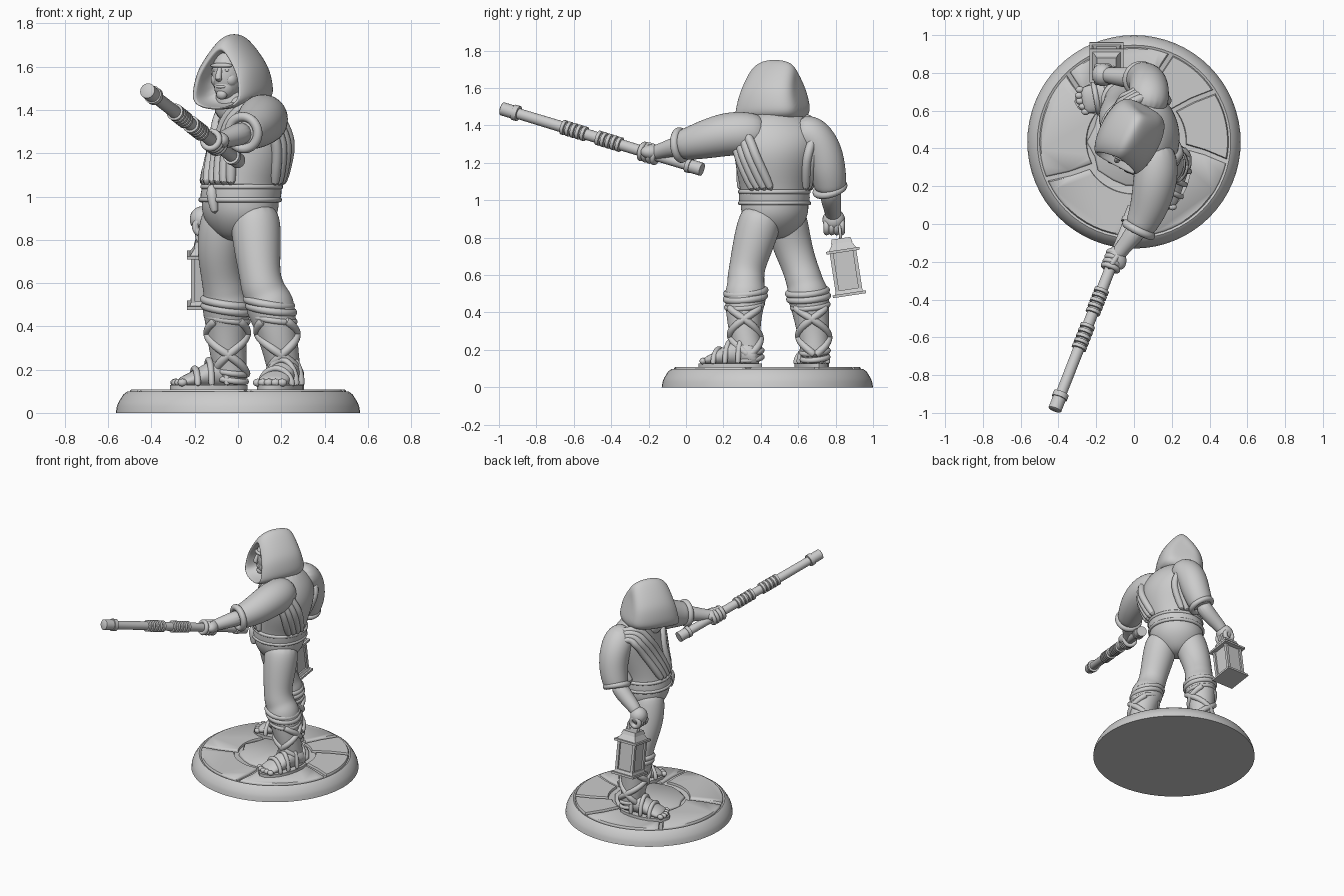
import bpy, bmesh, math
from math import sin, cos, pi, radians
from mathutils import Vector as V, Matrix

old = bpy.data.objects.get("Cube")
if old:
    bpy.data.objects.remove(old)

grey = bpy.data.materials.new("plain_grey")
grey.use_nodes = True
grey.diffuse_color = (0.6, 0.6, 0.6, 1)
grey.node_tree.nodes["Principled BSDF"].inputs["Base Color"].default_value = (0.6, 0.6, 0.6, 1)
Z = V((0, 0, 1))
made = []


def finish(name, bm, subsurf=0):
    bmesh.ops.recalc_face_normals(bm, faces=bm.faces)
    me = bpy.data.meshes.new(name)
    bm.to_mesh(me)
    bm.free()
    me.materials.append(grey)
    ob = bpy.data.objects.new(name, me)
    bpy.context.collection.objects.link(ob)
    if subsurf:
        ob.modifiers.new("Smooth", "SUBSURF").levels = subsurf
        ob.modifiers["Smooth"].render_levels = subsurf
    made.append(ob)


def loft(name, rings, subsurf=2, closed=False):
    bm = bmesh.new()
    rows = [[bm.verts.new(p) for p in ring] for ring in rings]
    n = len(rows[0])
    for a, b in zip(rows, rows[1:] + (rows[:1] if closed else [])):
        for i in range(n):
            bm.faces.new((a[i], a[(i + 1) % n], b[(i + 1) % n], b[i]))
    if not closed:
        bm.faces.new(rows[0])
        bm.faces.new(rows[-1])
    finish(name, bm, subsurf)


def tube(name, path, subsurf=1, n=16, closed=False):
    """Round sweep through (x, y, z, radius) points."""
    pts = [V(p[:3]) for p in path]
    side, rings = None, []
    for i, p in enumerate(pts):
        nxt = pts[(i + 1) % len(pts)] if closed or i + 1 < len(pts) else p
        prv = pts[i - 1] if closed or i else p
        t = (nxt - prv).normalized()
        side = side if side else t.orthogonal()
        side = (side - t * side.dot(t)).normalized()
        up = t.cross(side)
        rings.append([p + (side * cos(2 * pi * k / n) + up * sin(2 * pi * k / n)) * path[i][3] for k in range(n)])
    loft(name, rings, subsurf, closed)


def hoop(name, centre, axis, big, small):
    axis = V(axis).normalized()
    a = axis.orthogonal().normalized()
    b = axis.cross(a)
    ring = [V(centre) + (a * cos(k * pi / 12) + b * sin(k * pi / 12)) * big for k in range(24)]
    tube(name, [(*p, small) for p in ring], 1, 8, True)


def facing(yaw):
    """Forward and left directions of a part turned by yaw degrees."""
    y = radians(yaw)
    f = V((-cos(y), -sin(y), 0))
    return f, Z.cross(f)


def blob(name, centre, size, yaw=0):
    f, s = facing(yaw)
    m = Matrix((f * size[0], s * size[1], Z * size[2])).transposed().to_4x4()
    bm = bmesh.new()
    bmesh.ops.create_uvsphere(bm, u_segments=24, v_segments=16, radius=1,
                              matrix=Matrix.Translation(centre) @ m)
    finish(name, bm)


def at(path, z):
    """Interpolate rows of (z, ...) at a height."""
    path = sorted(path)
    z = min(max(z, path[0][0]), path[-1][0])
    for a, b in zip(path, path[1:]):
        if z <= b[0]:
            k = (z - a[0]) / (b[0] - a[0])
            return [p + (q - p) * k for p, q in zip(a, b)]


# Round base with paving slabs
HUB = V((0, 0.435, 0))
prof = [(0.565, 0), (0.56, 0.03), (0.552, 0.05), (0.53, 0.085), (0.512, 0.098), (0.5, 0.092)]
loft("base", [[HUB + V((r * cos(k * pi / 32), r * sin(k * pi / 32), z)) for k in range(64)] for r, z in prof], 0)


def slab(name, outline):
    lo = [HUB + V((x, y, 0.08)) for x, y in outline]
    mid = [p + Z * 0.02 for p in lo]
    mean = sum(mid, V()) / len(mid)
    top = [p.lerp(mean, 0.04) + Z * 0.008 for p in mid]
    loft(name, [lo, mid, top], 0)


cuts = [32, 67, 134, 203, 275, 348, 392]
for i, (a, b) in enumerate(zip(cuts, cuts[1:])):
    inner, steps = 0.25 + 0.025 * (i % 2), 12
    arc = [radians(a + (b - a) * k / steps) for k in range(steps + 1)]
    turn = lambda r, t: t + (0.012 / r) * (1 - 2 * (t - arc[0]) / (arc[-1] - arc[0])) + 0.5 * (0.5 - r)
    slab(f"paving_slab_{i}", [(r * cos(turn(r, t)), r * sin(turn(r, t)))
                              for r, row in ((0.5, arc), (0.38, arc[-1:]), (inner, arc[::-1]), (0.38, arc[:1]))
                              for t in row])
slab("paving_centre", [((0.235 + 0.015 * sin(3 * k)) * cos(k * pi / 9), 0.235 * sin(k * pi / 9)) for k in range(18)])

# Torso: z, centre x, centre y, half side, half depth, yaw
TORSO = [(0.79, 0, 0.475, 0.05, 0.06, 42), (0.85, 0.005, 0.475, 0.15, 0.13, 42),
         (0.93, 0.01, 0.475, 0.197, 0.178, 40), (1.02, 0.01, 0.472, 0.18, 0.177, 35),
         (1.12, 0.04, 0.47, 0.2, 0.177, 22), (1.25, 0.073, 0.48, 0.232, 0.178, 12),
         (1.35, 0.068, 0.49, 0.235, 0.16, 10), (1.42, 0.055, 0.485, 0.185, 0.13, 12),
         (1.48, 0.02, 0.48, 0.12, 0.1, 30)]


def on_torso(z, t, off=0.0):
    _, x, y, w, d, yaw = at(TORSO, z)
    f, s = facing(yaw)
    return V((x, y, z)) + f * (d + off) * cos(t) + s * (w + off) * sin(t)


def torso_ring(z, off=0.0):
    return [on_torso(z, k * pi / 10, off) for k in range(20)]


loft("torso", [torso_ring(row[0]) for row in TORSO])
loft("belt", [torso_ring(z, o) for z, o in ((0.98, 0), (0.985, 0.01), (1.05, 0.01), (1.055, 0))], 1)
for z in (0.985, 1.045):
    tube("belt_rope", [(*p, 0.013) for p in torso_ring(z, 0.004)], 1, 8, True)
tube("belt_knot", [(*on_torso(z, 0.15, 0.005), r) for z, r in ((1.06, 0.015), (1.02, 0.03), (0.97, 0.022), (0.92, 0.018))])

# Vest folds running from the front waist over each shoulder to the back waist
for side in (-1, 1):
    for i in range(4):
        start, end = radians(8 + 11 * i), radians(180 - 34 - 11 * i)
        path = []
        for k in range(19):
            q = k / 18
            z = 1.04 + (0.4 - 0.02 * i) * sin(pi * q) ** 0.6
            t = start + (end - start) * (0.5 - 0.5 * cos(pi * q))
            path.append((*on_torso(z, side * t, 0.004), 0.027))
        tube("vest_fold", path, 1, 8)

# Legs: z, x, y, radius from hip to ankle
LEGS = {"left": [(0.95, 0.07, 0.415, 0.105), (0.87, 0.083, 0.39, 0.12), (0.75, 0.09, 0.355, 0.11),
                 (0.64, 0.1, 0.325, 0.096), (0.58, 0.112, 0.32, 0.102), (0.545, 0.13, 0.32, 0.1), (0.5, 0.147, 0.32, 0.118),
                 (0.43, 0.168, 0.312, 0.104), (0.3, 0.195, 0.31, 0.085), (0.2, 0.213, 0.335, 0.078), (0.13, 0.22, 0.34, 0.074)],
        "right": [(0.95, -0.04, 0.525, 0.105), (0.87, -0.068, 0.54, 0.117), (0.75, -0.088, 0.57, 0.106),
                  (0.64, -0.077, 0.61, 0.096), (0.58, -0.065, 0.63, 0.1), (0.545, -0.06, 0.64, 0.1), (0.5, -0.055, 0.652, 0.117),
                  (0.43, -0.05, 0.665, 0.104), (0.3, -0.05, 0.68, 0.088), (0.2, -0.035, 0.69, 0.078), (0.13, -0.03, 0.69, 0.074)]}
FEET = {"left": ((0.275, 0.405), (0.13, 0.07)), "right": ((0.045, 0.71), (-0.315, 0.645))}


def foot(side, heel, toe):
    heel, toe = V((*heel, 0)), V((*toe, 0))
    d = toe - heel
    s = Z.cross(d).normalized()
    shape = [(0.04, 0.04, 0.09), (0.15, 0.062, 0.13), (0.4, 0.065, 0.15),
             (0.6, 0.074, 0.1), (0.78, 0.078, 0.065), (0.9, 0.066, 0.045)]
    circle = [k * pi / 8 for k in range(16)]
    loft(f"{side}_foot", [[heel + d * q + s * w * cos(a) + Z * (0.115 + h * (0.5 + 0.5 * sin(a))) for a in circle]
                          for q, w, h in shape])
    loft(f"{side}_sole", [[heel + d * (0.5 + 0.5 * cos(a)) + s * 0.088 * sin(a) * (1 + 0.15 * cos(a)) + Z * z
                           for a in circle] for z in (0.1, 0.128)], 0)
    for i in range(5):
        p = heel + d * (0.93 - 0.025 * abs(i - 1.5)) + s * (i - 2) * 0.03 + Z * 0.14
        blob(f"{side}_toe", p, (0.022, 0.018, 0.018))
    for q in (0.3, 0.5, 0.68):
        _, w, h = at(shape, q)
        tube(f"{side}_sandal_strap", [(*(heel + d * q + s * (w + 0.006) * cos(a) + Z * (0.12 + (h + 0.002) * sin(a))), 0.016)
                                      for a in (k * pi / 10 for k in range(11))], 1, 8)


for side, leg in LEGS.items():
    tube(f"{side}_leg", [(x, y, z, r) for z, x, y, r in leg], 2)
    for z, fat in ((0.51, 0.02), (0.48, 0.02), (0.435, 0.016), (0.19, 0.016), (0.155, 0.016)):
        _, x, y, r = at(leg, z)
        hoop(f"{side}_leg_wrap", (x, y, z), (0.15, -0.1, 1), r * 0.92, fat)
    for way in (-1, 1):
        for phase in (0, pi):
            path = []
            for k in range(17):
                z = 0.17 + 0.26 * k / 16
                _, x, y, r = at(leg, z)
                a = phase + way * k * pi / 12
                path.append((x + r * 0.95 * cos(a), y + r * 0.95 * sin(a), z, 0.022))
            tube(f"{side}_cross_strap", path, 1, 8)
    foot(side, *FEET[side])

# Staff with grips and end collars, from raised tip to butt
TIP, BUTT = V((-0.42, -0.985, 1.49)), V((0.0, 0.085, 1.165))
AXIS, LEN = (BUTT - TIP).normalized(), (BUTT - TIP).length
prof = [(0, 0.03), (0.004, 0.036), (0.07, 0.036), (0.071, 0.042), (0.1, 0.042), (0.101, 0.029)]
for grip in (0.36, 0.57):
    for i in range(5):
        d = grip + 0.03 * i
        prof += [(d, 0.03), (d + 0.003, 0.04), (d + 0.021, 0.04), (d + 0.024, 0.03)]
prof += [(LEN - 0.09, 0.029), (LEN - 0.089, 0.04), (LEN - 0.065, 0.04), (LEN - 0.064, 0.036), (LEN, 0.036)]
tube("staff", [(*(TIP + AXIS * d), r) for d, r in prof], 0, 20)

# Outstretched left arm gripping the staff
GRIP = TIP + AXIS * 0.888
tube("left_sleeve", [(0.1, 0.43, 1.36, 0.09), (0.122, 0.33, 1.36, 0.118), (0.112, 0.22, 1.355, 0.12),
                     (0.085, 0.1, 1.325, 0.106), (0.045, 0.01, 1.3, 0.088), (0.02, -0.035, 1.295, 0.08)], 2)
hoop("left_cuff", (0.025, -0.03, 1.295), (0.5, 1, 0.1), 0.075, 0.024)
tube("left_forearm", [(0.04, 0, 1.3, 0.06), (-0.02, -0.08, 1.28, 0.05), (-0.07, -0.14, 1.262, 0.04), (*GRIP, 0.04)], 2)
blob("left_palm", GRIP + V((0.02, 0.01, 0.01)), (0.045, 0.065, 0.04), 20)
for i in range(4):
    hoop("left_finger", GRIP + AXIS * (i - 1.8) * 0.026, AXIS, 0.04, 0.016)
tube("left_thumb", [(*(GRIP + V(o)), 0.016) for o in ((0.03, 0.04, 0.03), (0, -0.01, 0.05), (-0.03, -0.05, 0.045))])

# Lowered right arm
tube("right_sleeve", [(0.075, 0.58, 1.37, 0.09), (0.08, 0.67, 1.36, 0.11), (0.08, 0.73, 1.28, 0.106), (0.07, 0.757, 1.17, 0.1),
                      (0.045, 0.77, 1.09, 0.09), (0.03, 0.772, 1.045, 0.082)], 2)
hoop("right_cuff", (0.03, 0.77, 1.06), (0.4, -0.3, 1), 0.077, 0.022)
tube("right_forearm", [(0.04, 0.77, 1.08, 0.06), (-0.04, 0.775, 1.0, 0.056), (-0.12, 0.785, 0.945, 0.045), (-0.16, 0.79, 0.9, 0.04)], 2)
blob("right_palm", (-0.165, 0.79, 0.895), (0.058, 0.06, 0.06))
for i in range(4):
    hoop("right_finger", (-0.165, 0.752 + 0.027 * i, 0.86), (0, 1, 0), 0.032, 0.018)

# Tilted square lantern
TILT = Matrix.Translation((-0.146, 0.875, 0.49)) @ Matrix.Rotation(0.15, 4, "X")


def block(name, x, y, z0, z1, w0, w1):
    rings = [[TILT @ V((x + i * w, y + j * w, z)) for i, j in ((-1, -1), (1, -1), (1, 1), (-1, 1))]
             for z, w in ((z0, w0), (z1, w1))]
    loft(name, rings, 0)


block("lantern_foot", 0, 0, 0, 0.015, 0.09, 0.09)
block("lantern_plinth", 0, 0, 0.015, 0.035, 0.077, 0.07)
block("lantern_glass", 0, 0, 0.035, 0.235, 0.06, 0.06)
for i in (-1, 1):
    for j in (-1, 1):
        block("lantern_post", i * 0.062, j * 0.062, 0.03, 0.24, 0.01, 0.01)
block("lantern_eave", 0, 0, 0.235, 0.25, 0.09, 0.09)
block("lantern_roof", 0, 0, 0.25, 0.285, 0.075, 0.052)
block("lantern_cap", 0, 0, 0.285, 0.31, 0.058, 0.05)
hoop("lantern_handle", TILT @ V((0, 0, 0.335)), (0, 1, 0.1), 0.045, 0.009)

# Hood: slices from back to front rim, then returning inside
F, S = facing(62)
HEAD = V((-0.018, 0.473, 0))


def hd(u, v, z):
    return HEAD + F * u + S * v + Z * z


def arch(u, zc, h, w):
    """Pointed slice, wider and deeper towards the shoulders."""
    ring = []
    for k in range(20):
        a = k * pi / 10
        c = cos(a)
        drop = c if c > 0 else -abs(c) ** 0.6
        ring.append(hd(u * (1 - 0.14 * drop), w * sin(a) * (1 - 0.5 * c), zc + h * drop))
    return ring


loft("hood", [arch(*p) for p in ((-0.155, 1.565, 0.07, 0.06), (-0.15, 1.57, 0.125, 0.1), (-0.115, 1.58, 0.16, 0.135),
                                 (-0.03, 1.583, 0.172, 0.153), (0.06, 1.58, 0.172, 0.15), (0.125, 1.565, 0.165, 0.136),
                                 (0.165, 1.545, 0.145, 0.113), (0.16, 1.543, 0.133, 0.1), (0.12, 1.54, 0.125, 0.095),
                                 (0.04, 1.54, 0.1, 0.07))])

# Head and face inside the hood
tube("neck", [(*hd(0, 0, 1.36), 0.1), (*hd(0.02, 0, 1.44), 0.08), (*hd(0.04, 0, 1.52), 0.07)])
blob("head", hd(0.055, 0, 1.565), (0.09, 0.074, 0.12), 62)
blob("jaw", hd(0.088, 0, 1.505), (0.053, 0.05, 0.055), 62)
blob("chin", hd(0.122, 0, 1.472), (0.022, 0.026, 0.024), 62)
blob("brow", hd(0.124, 0, 1.605), (0.024, 0.056, 0.013), 62)
blob("lips", hd(0.131, 0, 1.507), (0.014, 0.026, 0.009), 62)
tube("nose", [(*hd(0.135, 0, 1.6), 0.01), (*hd(0.15, 0, 1.57), 0.013), (*hd(0.16, 0, 1.545), 0.018), (*hd(0.14, 0, 1.535), 0.012)])
for i in (-1, 1):
    blob("eye", hd(0.126, i * 0.028, 1.583), (0.012, 0.014, 0.007), 62)
    blob("cheek", hd(0.095, i * 0.036, 1.54), (0.036, 0.03, 0.034), 62)

# Smooth shading with sharp hard edges
for ob in bpy.context.selected_objects:
    ob.select_set(False)
for ob in made:
    ob.select_set(True)
bpy.context.view_layer.objects.active = made[0]
bpy.ops.object.shade_smooth_by_angle(angle=radians(50))
